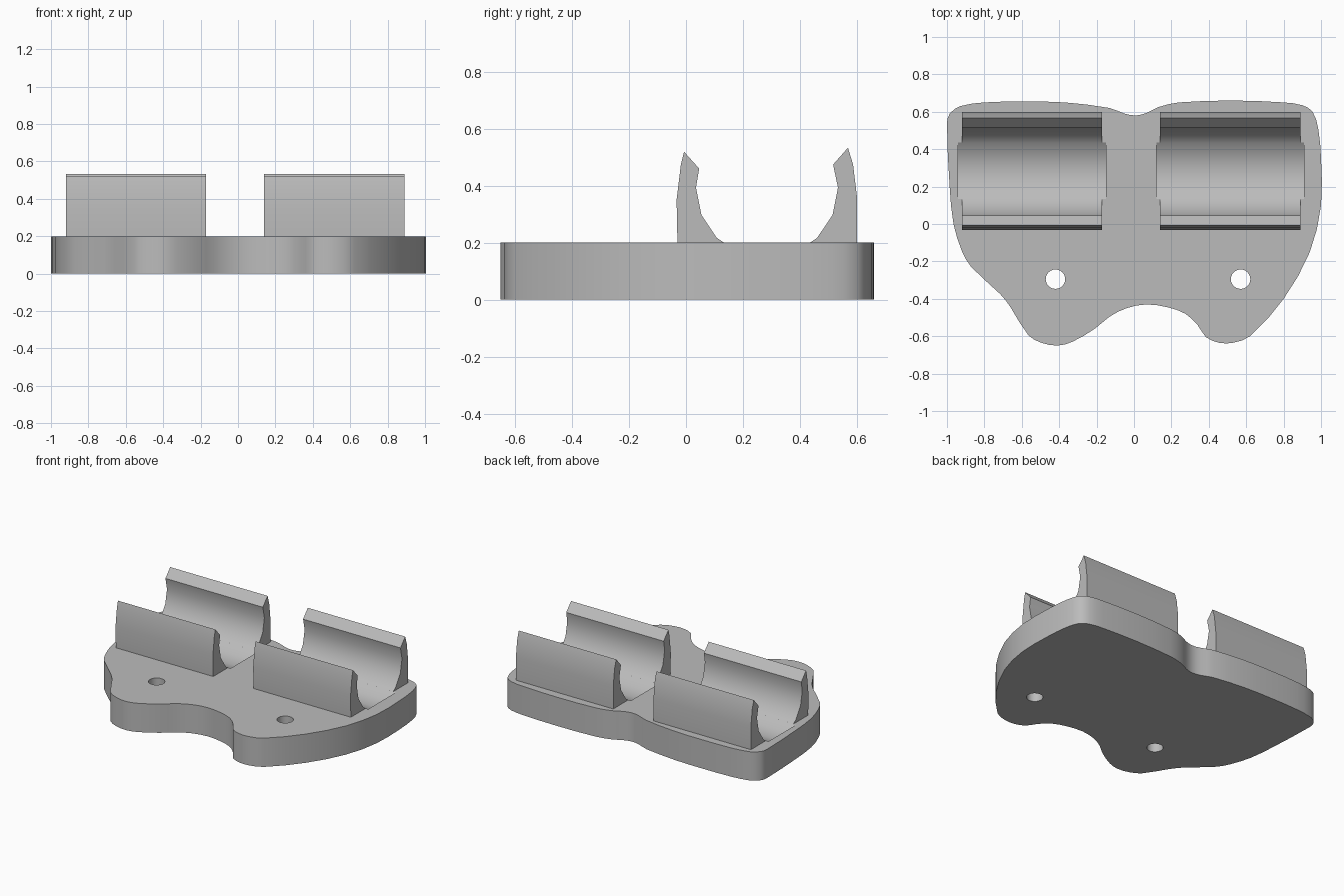
import bpy, bmesh
from math import sin, cos, radians
from mathutils import Vector

if "Cube" in bpy.data.objects:
    bpy.data.objects.remove(bpy.data.objects["Cube"])

grey = bpy.data.materials.new("light_grey")
grey.use_nodes = True
grey.diffuse_color = (0.5, 0.5, 0.5, 1)
grey.node_tree.nodes["Principled BSDF"].inputs["Base Color"].default_value = grey.diffuse_color

TOP = 0.2                         # plate thickness
TUBE_Y, TUBE_Z, TUBE_R = 0.284, 0.393, 0.249
CLIPS = {"right": -0.545, "left": 0.515}
CLIP_LENGTH, GROOVE_LENGTH = 0.75, 0.79


def prism(name, points, sweep):
    """Extrude a closed loop of points along the sweep vector."""
    bm = bmesh.new()
    face = bm.faces.new([bm.verts.new(p) for p in points])
    result = bmesh.ops.extrude_face_region(bm, geom=[face])
    moved = [v for v in result["geom"] if isinstance(v, bmesh.types.BMVert)]
    bmesh.ops.translate(bm, verts=moved, vec=sweep)
    bmesh.ops.recalc_face_normals(bm, faces=bm.faces)
    mesh = bpy.data.meshes.new(name)
    bm.to_mesh(mesh)
    bm.free()
    mesh.materials.append(grey)
    obj = bpy.data.objects.new(name, mesh)
    bpy.context.collection.objects.link(obj)
    return obj


def activate(obj):
    bpy.ops.object.select_all(action='DESELECT')
    obj.select_set(True)
    bpy.context.view_layer.objects.active = obj


def smooth(obj):
    activate(obj)
    bpy.ops.object.shade_smooth_by_angle(angle=radians(30))


def cut(target, cutter):
    cutter.hide_render = True
    mod = target.modifiers.new("cut", 'BOOLEAN')
    mod.operation = 'DIFFERENCE'
    mod.solver = 'EXACT'
    mod.object = cutter
    activate(target)
    bpy.ops.object.modifier_apply(modifier=mod.name)
    bpy.data.objects.remove(cutter)


def spline(points, steps):
    """Closed smooth curve through the points."""
    pts = [Vector(p) for p in points]
    n, out = len(pts), []
    for i in range(n):
        a, b, c, d = (pts[(i + k) % n] for k in (-1, 0, 1, 2))
        span = (c - b).length
        m1 = (c - a) * (span / ((c - b).length + (b - a).length))
        m2 = (d - b) * (span / ((d - c).length + span))
        for s in range(steps):
            t = s / steps
            out.append(b * (2*t**3 - 3*t**2 + 1) + m1 * (t**3 - 2*t**2 + t)
                       + c * (3*t**2 - 2*t**3) + m2 * (t**3 - t**2))
    return out


def tube_point(degrees):
    a = radians(degrees)
    return (TUBE_Y + TUBE_R * cos(a), TUBE_Z + TUBE_R * sin(a))


# Base plate outline, clockwise from the back right corner
outline = [(-1, .54), (-.985, .59), (-.93, .63), (-.8, .65), (-.59, .655), (-.37, .65),
           (-.13, .62), (-.05, .59), (.01, .58), (.07, .595), (.13, .625), (.24, .65),
           (.53, .66), (.8, .65), (.9, .635), (.955, .6), (.985, .51), (1, .35),
           (1, .1), (.94, -.15), (.8, -.4), (.62, -.6), (.53, -.635), (.455, -.635),
           (.385, -.605), (.34, -.54), (.275, -.48), (.18, -.445), (.065, -.43),
           (-.04, -.45), (-.13, -.495), (-.21, -.56), (-.33, -.63), (-.41, -.65),
           (-.495, -.635), (-.565, -.595), (-.66, -.445), (-.715, -.375),
           (-.87, -.23), (-.92, -.145), (-.965, 0), (-.985, .19)]
plate = prism("base_plate", [(p.x, p.y, 0) for p in spline(outline, 2)], (0, 0, TOP))

# Screw holes
for x in (-.42, .57):
    ring = [(x + .052 * cos(radians(a)), -.295 + .052 * sin(radians(a)), -.1)
            for a in range(0, 360, 15)]
    cut(plate, prism("hole_cutter", ring, (0, 0, .5)))

# Rounded grooves under the clips
for x in CLIPS.values():
    ring = [(x - GROOVE_LENGTH / 2, *tube_point(k * 22.5)) for k in range(16)]
    cut(plate, prism("groove_cutter", ring, (GROOVE_LENGTH, 0, 0)))
smooth(plate)

# Clip arms: curved inner face, pointed lip, nearly straight outer face
inner = [tube_point(a) for a in (180, 202.5, 225)]
front = [(-.03, TOP), (-.033, .35), (-.018, .474), (-.007, .519), (.046, .46)]
front += inner + [(.133, TOP)]
back = [(.6, TOP), (.6, .358), (.586, .474), (.568, .533), (.516, .474)]
back += [(2 * TUBE_Y - y, z) for y, z in inner] + [(.435, TOP)]
for side, x in CLIPS.items():
    for end, profile in (("front", front), ("back", back)):
        arm = prism(f"{side}_{end}_clip_arm",
                    [(x - CLIP_LENGTH / 2, y, z) for y, z in profile],
                    (CLIP_LENGTH, 0, 0))
        smooth(arm)
